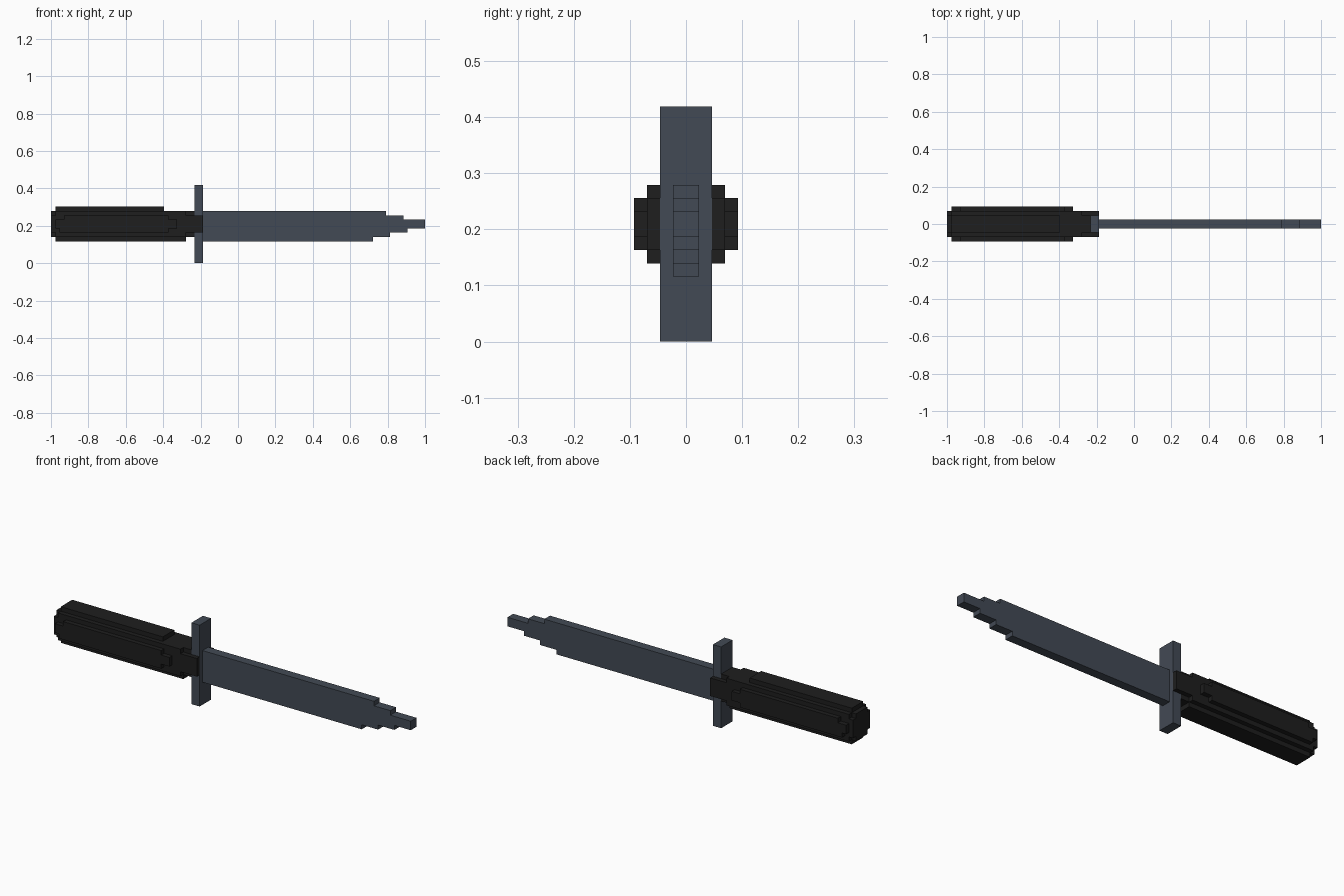
import bpy, bmesh

if "Cube" in bpy.data.objects:
    bpy.data.objects.remove(bpy.data.objects["Cube"])

V = 2 / 86  # block size: the knife is 86 blocks long, 18 high


def material(name, rgb):
    m = bpy.data.materials.new(name)
    m.diffuse_color = (*rgb, 1)
    m.use_nodes = True
    m.node_tree.nodes["Principled BSDF"].inputs["Base Color"].default_value = m.diffuse_color
    return m


steel = material("steel", (0.055, 0.068, 0.09))
black = material("black_grip", (0.013, 0.013, 0.013))


def block_part(name, mat, boxes):
    """Union of block-aligned boxes (x0, x1, y0, y1, z0, z1), outer skin only."""
    cells = {(x, y, z) for x0, x1, y0, y1, z0, z1 in boxes
             for x in range(x0, x1) for y in range(y0, y1) for z in range(z0, z1)}
    bm = bmesh.new()
    verts = {}

    def vert(p):
        if p not in verts:
            verts[p] = bm.verts.new(((p[0] - 43) * V, p[1] * V, p[2] * V))
        return verts[p]

    for c in cells:
        for axis in range(3):
            for side in (0, 1):
                n = list(c)
                n[axis] += 2 * side - 1
                if tuple(n) in cells:
                    continue
                u, w = (axis + 1) % 3, (axis + 2) % 3
                quad = []
                for a, b in ((0, 0), (1, 0), (1, 1), (0, 1)):
                    p = list(c)
                    p[axis] += side
                    p[u] += a
                    p[w] += b
                    quad.append(vert(tuple(p)))
                bm.faces.new(quad if side else quad[::-1])
    bmesh.ops.dissolve_limit(bm, angle_limit=0.01, verts=bm.verts[:], edges=bm.edges[:])
    me = bpy.data.meshes.new(name)
    bm.to_mesh(me)
    bm.free()
    me.materials.append(mat)
    ob = bpy.data.objects.new(name, me)
    bpy.context.collection.objects.link(ob)
    return ob


# Blade with stepped tip
block_part("blade", steel, [
    (35, 74, -1, 1, 5, 12),
    (35, 77, -1, 1, 6, 12),
    (35, 78, -1, 1, 6, 11),
    (35, 81, -1, 1, 7, 11),
    (35, 82, -1, 1, 7, 10),
    (35, 86, -1, 1, 8, 10),
])

# Crossguard
block_part("guard", steel, [(33, 35, -2, 2, 0, 18)])

# Grip: stepped round section, end cap, and collar around the guard
grip = [
    (0, 1, -3, 3, 7, 11), (0, 1, -2, 2, 6, 12),   # end cap
    (1, 31, -3, 3, 6, 12),                        # core
    (1, 26, -2, 2, 9, 13), (1, 31, -2, 2, 5, 9),  # top and bottom ridges
    (31, 33, -3, 3, 7, 11), (31, 33, -2, 2, 6, 12),
]
for y0, y1 in ((-4, -3), (3, 4)):                 # side ridges with notched ends
    grip += [(1, 29, y0, y1, 8, 10), (3, 27, y0, y1, 10, 11), (2, 27, y0, y1, 7, 8)]
for y0, y1 in ((-3, -2), (2, 3)):                 # collar cheeks
    grip.append((33, 35, y0, y1, 7, 11))
block_part("grip", black, grip)
